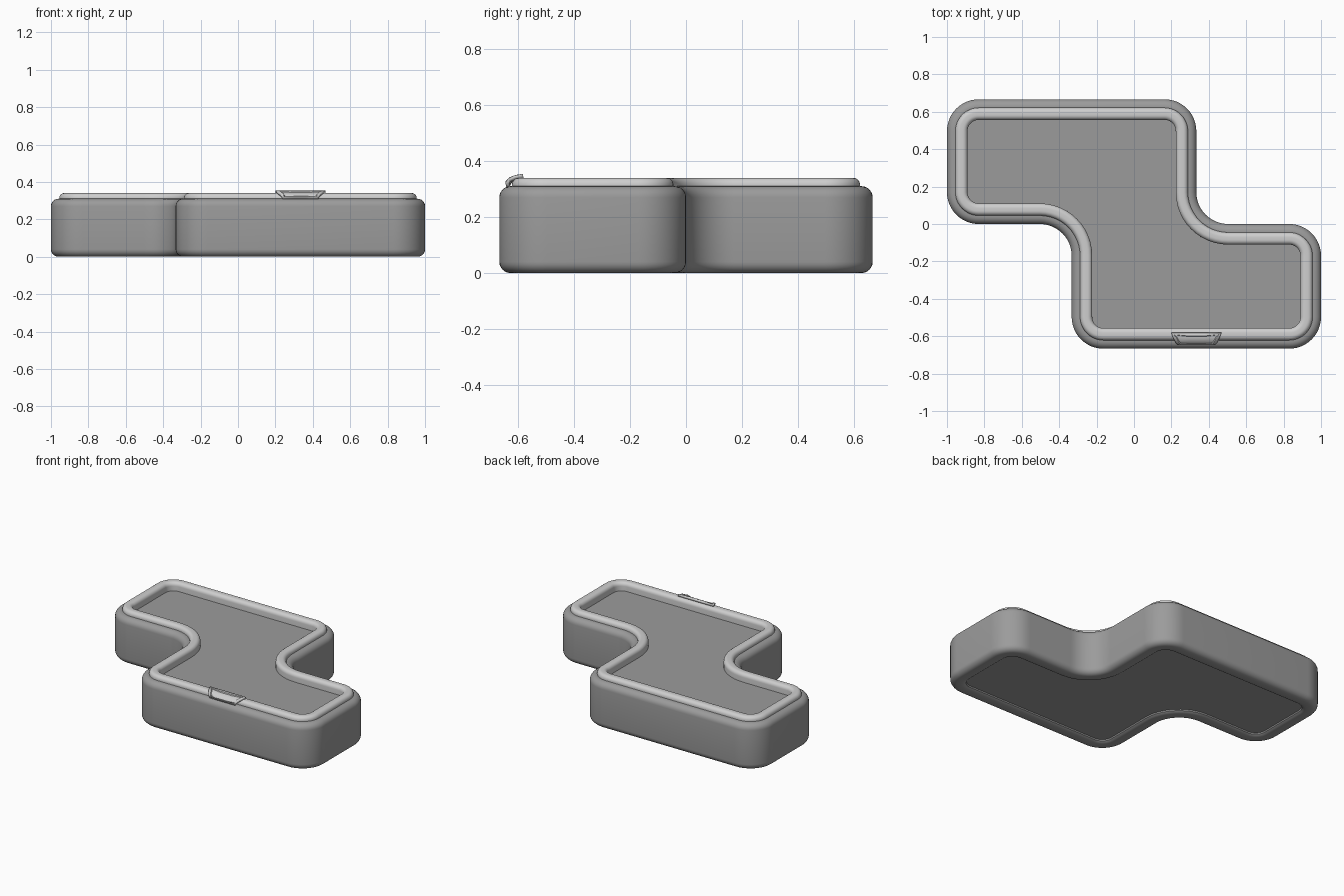
import bpy, bmesh, math
from mathutils import Vector

if "Cube" in bpy.data.objects:
    bpy.data.objects.remove(bpy.data.objects["Cube"])


def material(name, v):
    m = bpy.data.materials.new(name)
    m.diffuse_color = (v, v, v, 1)
    m.use_nodes = True
    m.node_tree.nodes["Principled BSDF"].inputs["Base Color"].default_value = m.diffuse_color
    return m


GREY = material("mid grey", 0.33)
LIGHT = material("light grey", 0.62)

# Z-shaped outline, counter-clockwise
T, W = 1 / 3, 2 / 3
CORNERS = [(-T, -W), (1, -W), (1, 0), (T, 0), (T, W), (-1, W), (-1, 0), (-T, 0)]
RADIUS, SEG = 0.17, 12


def outline(inset):
    """Rounded outline moved inwards by inset, always with the same point count."""
    pts = []
    n = len(CORNERS)
    for i in range(n):
        p = Vector(CORNERS[i])
        a = (p - Vector(CORNERS[i - 1])).normalized()
        b = (Vector(CORNERS[(i + 1) % n]) - p).normalized()
        turn = 1 if a.x * b.y - a.y * b.x > 0 else -1
        centre = p + (b - a) * RADIUS
        r = RADIUS - turn * inset
        for k in range(SEG + 1):
            t = k / SEG * math.pi / 2
            pts.append(centre + r * (a * math.sin(t) - b * math.cos(t)))
    return pts


def finish(bm, name, mat, angle=35):
    me = bpy.data.meshes.new(name)
    bm.to_mesh(me)
    bm.free()
    ob = bpy.data.objects.new(name, me)
    bpy.context.collection.objects.link(ob)
    me.materials.append(mat)
    bpy.ops.object.select_all(action='DESELECT')
    bpy.context.view_layer.objects.active = ob
    ob.select_set(True)
    bpy.ops.object.shade_smooth_by_angle(angle=math.radians(angle))
    return ob


def loft(name, profile, mat, cap_start=False, cap_end=False):
    """Sweep an (inset, z) profile around the outline."""
    bm = bmesh.new()
    rings = [[bm.verts.new((p.x, p.y, z)) for p in outline(d)] for d, z in profile]
    n = len(rings[0])
    for lo, hi in zip(rings, rings[1:]):
        for i in range(n):
            j = (i + 1) % n
            bm.faces.new((lo[i], lo[j], hi[j], hi[i]))
    if cap_start:
        bm.faces.new(rings[0][::-1])
    if cap_end:
        bm.faces.new(rings[-1])
    return finish(bm, name, mat)


def arc(cx, cz, r, a0, a1, n=6):
    return [(cx + r * math.cos(math.radians(a0 + (a1 - a0) * k / n)),
             cz + r * math.sin(math.radians(a0 + (a1 - a0) * k / n))) for k in range(n + 1)]


# Body: shallow recessed underside, rounded foot ring, wall, rounded shoulder
body = [(0.10, 0.018), (0.097, 0.010), (0.088, 0.004), (0.075, 0.001), (0.06, 0)]
body += arc(0.04, 0.04, 0.04, 270, 180)
body += arc(0.04, 0.27, 0.04, 180, 90)
body += [(0.07, 0.31), (0.07, 0.283), (0.112, 0.283)]
loft("box_body", body, GREY, cap_start=True, cap_end=True)

# Lid rim: rounded bead around the top
rim = [(0.045, 0.30)] + arc(0.070, 0.315, 0.025, 180, 90)
rim += arc(0.085, 0.315, 0.025, 90, 0) + [(0.11, 0.280)]
loft("lid_rim", rim, LIGHT)

# Opening tab: curved flaring plate with a sunken panel
rows = [(-0.642, 0.308, 0.095), (-0.645, 0.322, 0.101), (-0.636, 0.337, 0.110),
        (-0.614, 0.348, 0.122), (-0.583, 0.354, 0.134)]
bm = bmesh.new()
grid = [[bm.verts.new((T + s * w, y, z)) for s in (-1, -0.33, 0.33, 1)] for y, z, w in rows]
for lo, hi in zip(grid, grid[1:]):
    for j in range(3):
        bm.faces.new((lo[j], lo[j + 1], hi[j + 1], hi[j]))
bm.normal_update()
bmesh.ops.inset_region(bm, faces=bm.faces[:], thickness=0.016, depth=0, use_boundary=True)
inner = [f for f in bm.faces if not any(e.is_boundary for e in f.edges)]
bmesh.ops.inset_region(bm, faces=inner, thickness=0.004, depth=-0.006, use_boundary=True)
tab = finish(bm, "lid_tab", LIGHT)
mod = tab.modifiers.new("thickness", 'SOLIDIFY')
mod.thickness = 0.014
mod.offset = -1
